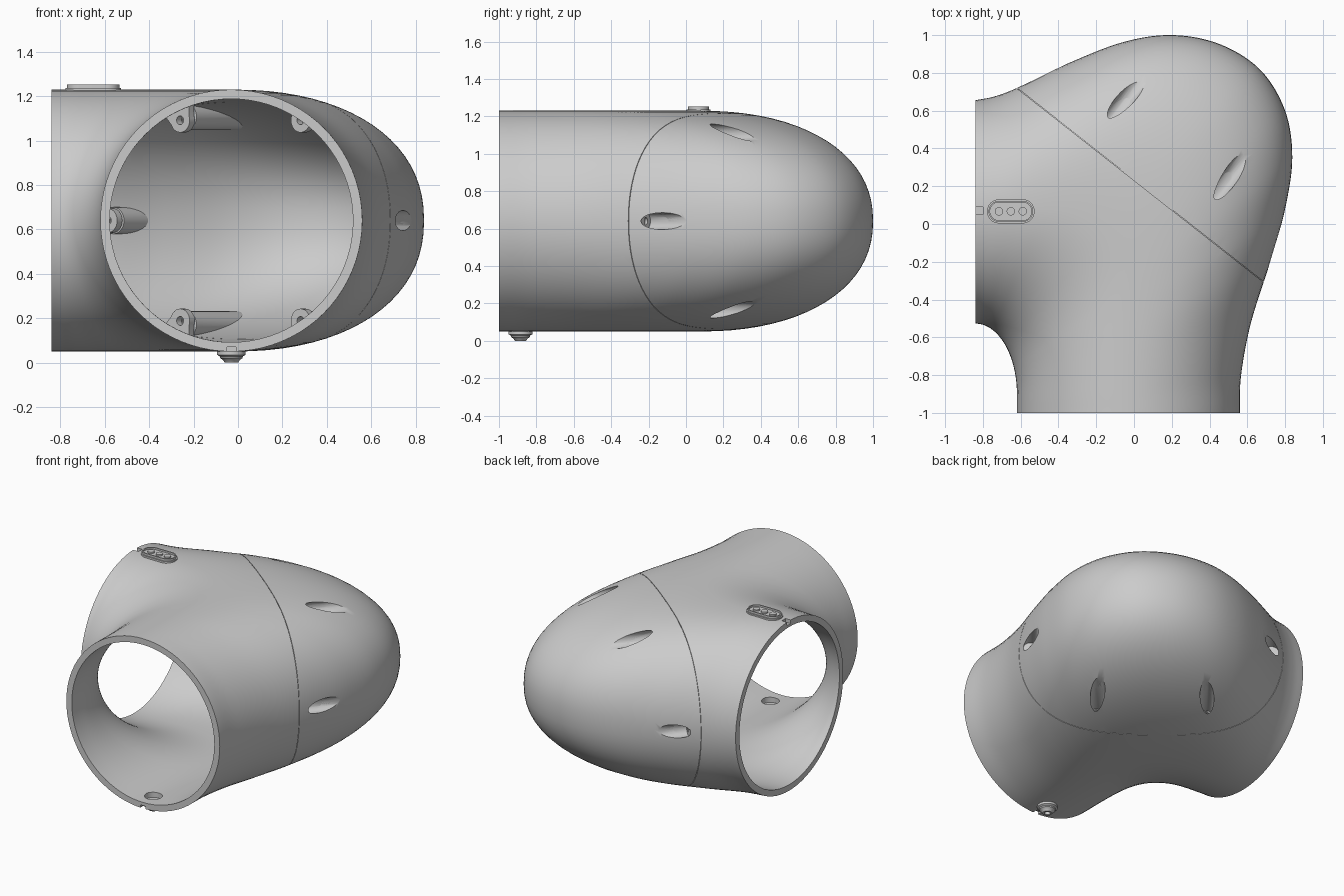
import bpy, bmesh
from math import pi, cos, sin, radians, tanh, copysign
from mathutils import Matrix, Vector

if "Cube" in bpy.data.objects:
    bpy.data.objects.remove(bpy.data.objects["Cube"])

MID, HALF, WALL = 0.64, 0.59, 0.042
SEG, SUB = 80, 7
# paired plan-view points: inside of the bend (an elliptical fillet) / outside of the bend
ANG = [radians(4 + k * 86 / 12) for k in range(13)]
INNER = [(-.62, -1), (-.62, -.945)] + [(-.84 + .22 * cos(a), -.9 + .373 * sin(a)) for a in ANG]
OUTER = [(.56, -1), (.567, -.8), (.62, -.52), (.728, -.18), (.80, .08), (.838, .35),
         (.80, .6), (.67, .815), (.46, .95), (.21, 1.0), (-.05, .965),
         (-.35, .85), (-.62, .72), (-.74, .675), (-.84, .655)]
# seam frame: local x along the seam, y up, z towards the dome
N = Vector((.618, .786, 0)).normalized()
U = Vector((-N.y, N.x, 0))
SEAM = Matrix(((U.x, 0, N.x, .035), (U.y, 0, N.y, .205), (0, 1, 0, MID), (0, 0, 0, 1)))
SCREWS = [(a * .345, b * .452) for a in (-1, 1) for b in (-1, 1)] + [(-.76, 0), (.76, 0)]


def spline(pts):
    p = [Vector(q) for q in pts]
    p = [2 * p[0] - p[1]] + p + [2 * p[-1] - p[-2]]
    out = []
    for i in range(1, len(p) - 2):
        a, b, c, d = p[i - 1:i + 3]
        for k in range(SUB):
            t = k / SUB
            out.append(.5 * (2 * b + (c - a) * t + (2 * a - 5 * b + 4 * c - d) * t * t
                             + (3 * b - a - 3 * c + d) * t ** 3))
    return out + [p[-2]]


def finish(bm, name):
    bmesh.ops.recalc_face_normals(bm, faces=bm.faces)
    me = bpy.data.meshes.new(name)
    bm.to_mesh(me)
    bm.free()
    ob = bpy.data.objects.new(name, me)
    bpy.context.collection.objects.link(ob)
    return ob


def sections(inset):
    """Egg-shaped rings swept round the bend (blunter at the dome), moved inwards by inset."""
    bm = bmesh.new()
    rings, mids = [], []
    for a, b in zip(spline(INNER), spline(OUTER)):
        r = (b - a) / 2
        w = .2 * max(tanh((r.length - HALF) / .25), 0)
        m = (a + b) / 2 - r * w
        mids.append(Vector((m.x, m.y, MID)))
        ring = []
        for t in (2 * pi * k / SEG for k in range(SEG)):
            c, s = cos(t), sin(t)
            e = 2 / (2 + 1.25 * w) if c > 0 else 1
            p = m + r * copysign(abs(c) ** e, c) * (1 + w if c > 0 else 1 - w)
            ring.append(bm.verts.new((p.x, p.y, MID + HALF * copysign(abs(s) ** e, s))))
        rings.append(ring)
    skin(bm, rings)
    bm.normal_update()
    res = []
    for ring, m in zip(rings, mids):
        row = []
        for v in ring:
            n = v.normal if v.normal.dot(v.co - m) > 0 else -v.normal
            row.append(v.co - n * inset)
        res.append(row)
    for c in res[0]:
        c.y = -1
    for c in res[-1]:
        c.x = -.84
    bm.free()
    return res


def skin(bm, rings):
    for r, s in zip(rings, rings[1:]):
        for k in range(SEG):
            j = (k + 1) % SEG
            bm.faces.new((r[k], r[j], s[j], s[k]))


def shell(name, outer=0, inner=WALL):
    bm = bmesh.new()
    o = [[bm.verts.new(c) for c in r] for r in sections(outer)]
    i = [[bm.verts.new(c) for c in r] for r in sections(inner)]
    skin(bm, o + i[::-1] + [o[0]])
    return finish(bm, name)


def solid(inset):
    bm = bmesh.new()
    r = [[bm.verts.new(c) for c in q] for q in sections(inset)]
    skin(bm, r)
    bm.faces.new(r[0])
    bm.faces.new(r[-1])
    return finish(bm, "trim_solid")


def cyl(bm, x, y, r, z0, z1, mat=Matrix()):
    bmesh.ops.create_cone(bm, cap_ends=True, segments=32, radius1=r, radius2=r,
                          depth=z1 - z0, matrix=mat @ Matrix.Translation((x, y, (z0 + z1) / 2)))


def box(bm, lo, hi, mat=Matrix()):
    lo, hi = Vector(lo), Vector(hi)
    bmesh.ops.create_cube(bm, size=1, matrix=mat @ Matrix.Translation((lo + hi) / 2)
                          @ Matrix.Diagonal((*(hi - lo), 1)))


def prism(name, outlines, z0, z1, mat=Matrix()):
    """Straight extrusions of outlines, as one object."""
    bm = bmesh.new()
    for pts in outlines:
        a = [bm.verts.new(mat @ Vector((*p, z0))) for p in pts]
        b = [bm.verts.new(mat @ Vector((*p, z1))) for p in pts]
        bm.faces.new(a)
        bm.faces.new(b)
        for k in range(len(pts)):
            j = (k + 1) % len(pts)
            bm.faces.new((a[k], a[j], b[j], b[k]))
    return finish(bm, name)


def boolean(ob, cutter, op):
    m = ob.modifiers.new("cut", 'BOOLEAN')
    m.operation, m.solver, m.object = op, 'EXACT', cutter
    bpy.context.view_layer.objects.active = ob
    bpy.ops.object.modifier_apply(modifier="cut")


def screw_set(name, r, z0, z1, lift=0):
    bm = bmesh.new()
    for x, y in SCREWS:
        cyl(bm, x, y + lift * ((y > 0) - (y < 0)), r, z0, z1, SEAM)
    return finish(bm, name)


# Cutters
trim = solid(.02)
slots = screw_set("slot_cutter", .045, .06, .95, .022)
holes = screw_set("hole_cutter", .02, -.2, .2)
bm = bmesh.new()
box(bm, (-2, -2, .0015), (2, 2, 2), SEAM)
dome_half = finish(bm, "dome_half")
bm = bmesh.new()
box(bm, (-1.5, -1.5, -.015), (1.5, 1.5, .015), SEAM)
slab = finish(bm, "seam_slab")
bm = bmesh.new()
box(bm, (-2, -2, -.0015), (2, 2, 2), SEAM)
cyl(bm, -.03, -.885, .056, -.1, .2)
box(bm, (-.05, -1.05, 0), (-.01, -.97, .07))
box(bm, (-.88, .05, 1.205), (-.80, .09, 1.3))
body_cut = finish(bm, "body_cutter")

# Two halves of the hollow elbow
body = shell("elbow_body")
cap = body.copy()
cap.data = body.data.copy()
cap.name = "dome_cap"
bpy.context.collection.objects.link(cap)
boolean(body, body_cut, 'DIFFERENCE')
boolean(cap, dome_half, 'INTERSECT')
boolean(cap, slots, 'DIFFERENCE')

# Lip that closes the seam from inside
lip = shell("seam_lip", .008, .04)
boolean(lip, slab, 'INTERSECT')

# Screw tubes inside the dome
bosses = screw_set("screw_tubes", .06, .003, .9, .016)
boolean(bosses, trim, 'INTERSECT')
boolean(bosses, slots, 'DIFFERENCE')
boolean(bosses, holes, 'DIFFERENCE')

# Lugs inside the body, flaring out to the wall
outlines = []
for x, y in SCREWS:
    d = Vector((x / .83 ** 2, y / HALF ** 2)).normalized()
    s = Vector((-d.y, d.x))
    c = Vector((x, y))
    outlines.append([c + .055 * (s * cos(t) - d * sin(t)) for t in (pi * k / 16 for k in range(17))]
                    + [c + d * .16 - s * .12, c + d * .16 + s * .12])
lugs = prism("screw_lugs", outlines, -.04, -.003, SEAM)
boolean(lugs, trim, 'INTERSECT')
boolean(lugs, holes, 'DIFFERENCE')


# Button panel on top of the side opening
def capsule(r):
    return [(-.652 + sx * .062 + r * cos(t), .067 + r * sin(t))
            for sx, t0 in ((1, -pi / 2), (-1, pi / 2)) for t in (t0 + pi * k / 16 for k in range(17))]


prism("button_panel_base", [capsule(.064)], 1.2, 1.238)
panel = prism("button_panel_top", [capsule(.056)], 1.2, 1.252)
recess = prism("recess_cutter", [capsule(.048)], 1.24, 1.3)
boolean(panel, recess, 'DIFFERENCE')
bm = bmesh.new()
for k in (-1, 0, 1):
    cyl(bm, -.652 + k * .063, .067, .022, 1.2, 1.25)
finish(bm, "buttons")

# Stepped round fitting under the front opening
profile = [(.018, .06), (.05, .06), (.053, .05), (.064, .05), (.064, .035), (.052, .028),
           (.05, .02), (.038, .012), (.03, 0), (.018, 0)]
bm = bmesh.new()
rows = [[bm.verts.new((-.03 + r * cos(t), -.885 + r * sin(t), z)) for r, z in profile]
        for t in (2 * pi * k / 40 for k in range(40))]
for k in range(40):
    a, b = rows[k], rows[(k + 1) % 40]
    for i in range(len(profile)):
        j = (i + 1) % len(profile)
        bm.faces.new((a[i], b[i], b[j], a[j]))
finish(bm, "bottom_fitting")

# Remove the cutters and smooth everything
for ob in (trim, slots, holes, dome_half, slab, body_cut, recess):
    bpy.data.objects.remove(ob)
for ob in bpy.context.collection.objects:
    ob.select_set(True)
bpy.context.view_layer.objects.active = body
bpy.ops.object.shade_smooth_by_angle(angle=0.6)
